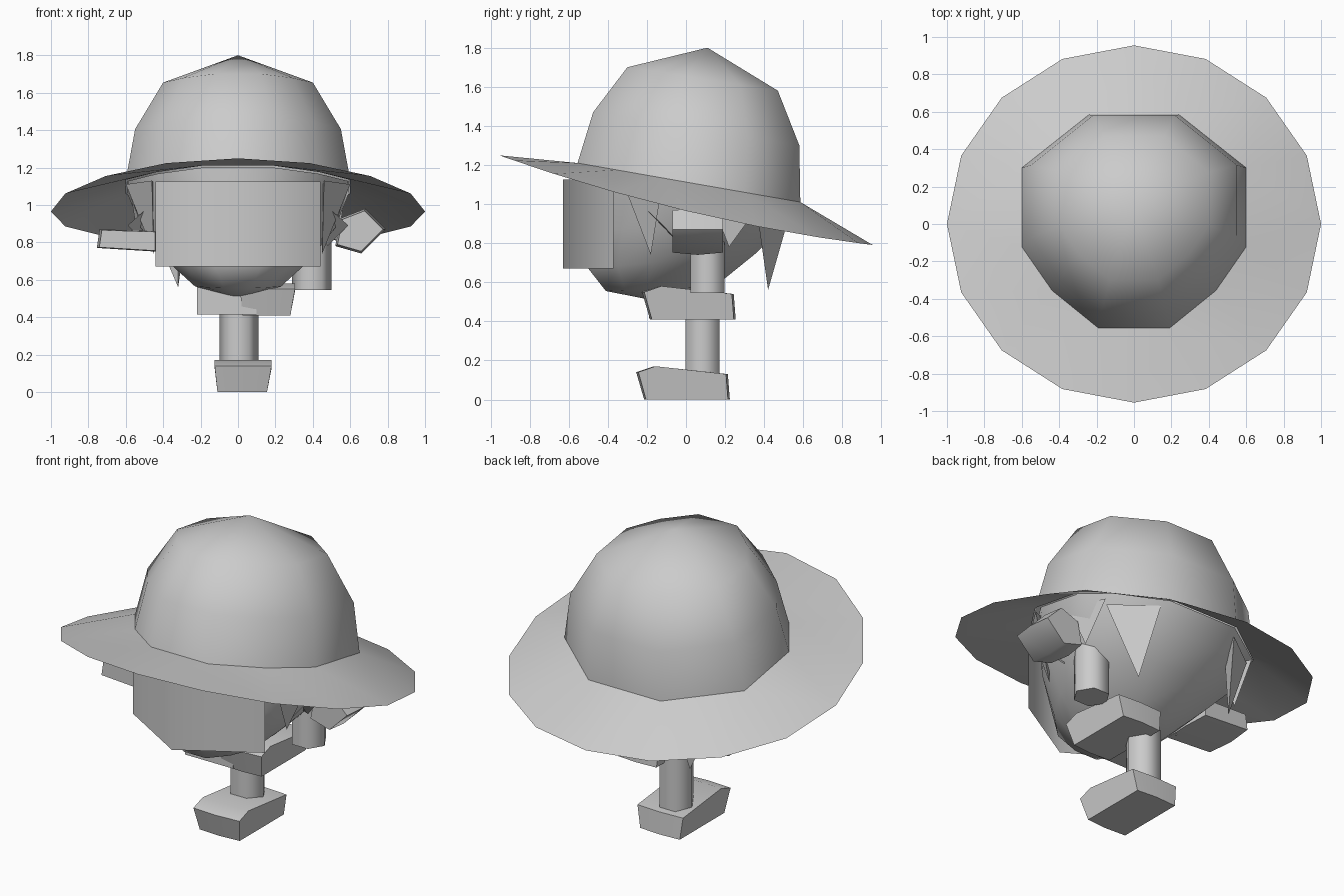
import bpy, bmesh, math
from mathutils import Vector

if "Cube" in bpy.data.objects:
    bpy.data.objects.remove(bpy.data.objects["Cube"])

# Unit outline of the ten-sided hat band (right half, back to front; y from 1 to -1)
HALF = [(0.40, 1.0), (1.0, 0.50), (1.0, -0.24), (0.73, -0.65), (0.32, -1.0)]
OUTLINE = HALF + [(-x, y) for x, y in reversed(HALF)]


def ring(half_x, y_front, y_back, z_front, z_back):
    """Ten-sided ring, tilted from front to back."""
    pts = []
    for u, v in OUTLINE:
        t = (v + 1) / 2
        pts.append((u * half_x, y_front + (y_back - y_front) * t,
                    z_front + (z_back - z_front) * t))
    return pts


def make(name, bm, angle=60):
    bmesh.ops.recalc_face_normals(bm, faces=bm.faces[:])
    mesh = bpy.data.meshes.new(name)
    bm.to_mesh(mesh)
    bm.free()
    ob = bpy.data.objects.new(name, mesh)
    bpy.context.collection.objects.link(ob)
    bpy.ops.object.select_all(action='DESELECT')
    ob.select_set(True)
    bpy.context.view_layer.objects.active = ob
    bpy.ops.object.shade_smooth_by_angle(angle=math.radians(angle))
    return ob


def loft(name, rings, tip=None, caps=False, angle=60):
    """Skin a stack of equal rings, closed by a tip point or by caps."""
    bm = bmesh.new()
    loops = [[bm.verts.new(p) for p in r] for r in rings]
    n = len(loops[0])
    for a, b in zip(loops, loops[1:]):
        for i in range(n):
            j = (i + 1) % n
            bm.faces.new((a[i], a[j], b[j], b[i]))
    if tip:
        t = bm.verts.new(tip)
        for i in range(n):
            bm.faces.new((loops[-1][i], loops[-1][(i + 1) % n], t))
    if caps:
        bm.faces.new(loops[0])
        bm.faces.new(loops[-1])
    return make(name, bm, angle)


# Hat crown and the head under it
base = ring(0.60, -0.555, 0.585, 1.21, 1.01)
loft("hat_crown", [base,
                   ring(0.55, -0.475, 0.58, 1.47, 1.30),
                   ring(0.40, -0.30, 0.47, 1.70, 1.58)], tip=(0, 0.11, 1.80), angle=70)
loft("head", [ring(0.59, -0.50, 0.575, 1.20, 1.01),
              ring(0.52, -0.50, 0.50, 0.87, 0.89),
              ring(0.38, -0.50, 0.36, 0.67, 0.75),
              ring(0.23, -0.41, 0.15, 0.555, 0.58)], tip=(0, -0.13, 0.50), angle=70)

# Drooping sixteen-sided brim joined to the hat band
bm = bmesh.new()
outer = []
for i in range(16):
    a = math.tau * i / 16
    x, y = math.cos(a), 0.955 * math.sin(a)
    outer.append((x, y, 1.02 - 0.24 * y - 0.055 * x * x))
edges = []
for pts in (base, outer):
    vs = [bm.verts.new(p) for p in pts]
    edges += [bm.edges.new((vs[i], vs[(i + 1) % len(vs)])) for i in range(len(vs))]
bmesh.ops.bridge_loops(bm, edges=edges)
make("hat_brim", bm)

# Wedge-shaped face panel
bm = bmesh.new()
cols = [[bm.verts.new((x, y, z)) for z in (0.67, 1.125)]
        for x, y in ((-0.44, -0.37), (0, -0.63), (0.44, -0.37))]
for a, b in zip(cols, cols[1:]):
    bm.faces.new((a[0], b[0], b[1], a[1]))
make("face_panel", bm, 70)

# Pointed hair tufts: two roots and a tip, mirrored
TUFTS = [((0.50, 0.36, 0.98), (0.26, 0.54, 0.98), (0.32, 0.42, 0.56)),
         ((0.57, 0.12, 1.04), (0.52, 0.38, 1.00), (0.53, 0.22, 0.78)),
         ((0.60, -0.12, 1.11), (0.46, -0.33, 1.13), (0.45, -0.18, 0.74)),
         ((0.50, -0.20, 0.97), (0.48, -0.02, 0.78), (0.59, -0.12, 0.89))]
bm = bmesh.new()
for tuft in TUFTS:
    for s in (1, -1):
        a, b, tip = [Vector((s * x, y, z)) for x, y, z in tuft]
        mid = (a + b) / 2
        inner = Vector((mid.x * 0.85, mid.y * 0.85, mid.z))
        v = [bm.verts.new(p) for p in (a, b, tip, inner)]
        for f in ((0, 1, 2), (1, 3, 2), (3, 0, 2)):
            bm.faces.new([v[k] for k in f])
make("hair_tufts", bm, 30)


# Legs: six-sided posts
def post(name, x, y, z0, z1, r=0.105):
    def hexa(z):
        return [(x + r * math.cos(math.tau * k / 6), y + r * 0.95 * math.sin(math.tau * k / 6), z)
                for k in range(6)]
    loft(name, [hexa(z0), hexa(z1)], caps=True, angle=65)


post("standing_leg", 0.005, 0.085, 0.12, 0.47)
post("raised_leg", 0.395, 0.11, 0.545, 0.85)

# Feet: side profile swept across the width
SOLE = [(-0.21, 0), (0.22, 0), (0.21, 0.13), (-0.16, 0.17), (-0.25, 0.14)]


def foot(name, x0, x1, z, dy):
    def side(x, inset):
        return [(x + (inset if h < 0.05 else 0), y * (1 - abs(inset)) + dy, z + h) for y, h in SOLE]
    m = (x0 + x1) / 2
    middle = [(m, y * 1.02 + dy, z + h) for y, h in SOLE]
    loft(name, [side(x0, 0.015), middle, side(x1, -0.025)], caps=True, angle=65)


foot("standing_foot", -0.125, 0.18, 0.0, 0.0)
foot("raised_foot", 0.01, 0.305, 0.41, 0.03)

# Hands: front outline swept in depth
def hand(name, outline, y0, y1, shrink):
    cx = sum(p[0] for p in outline) / len(outline)
    cz = sum(p[1] for p in outline) / len(outline)

    def cut(y, s):
        return [(cx + (x - cx) * s, y, cz + (z - cz) * s) for x, z in outline]
    loft(name, [cut(y0, shrink), cut((y0 + y1) / 2, 1), cut(y1, shrink)], caps=True, angle=65)


hand("right_hand", [(0.55, 0.93), (0.68, 0.98), (0.79, 0.87), (0.66, 0.74), (0.52, 0.78)],
     -0.07, 0.19, 0.9)
hand("left_hand", [(-0.755, 0.77), (-0.74, 0.87), (-0.43, 0.86), (-0.43, 0.75)],
     -0.24, 0.08, 0.92)

# Small body block under the head
loft("body", [[(x, y, z) for x, y in ((-0.22, -0.19), (0.10, -0.19), (0.10, 0.02), (-0.22, -0.09))]
              for z in (0.415, 0.56)], caps=True, angle=30)
